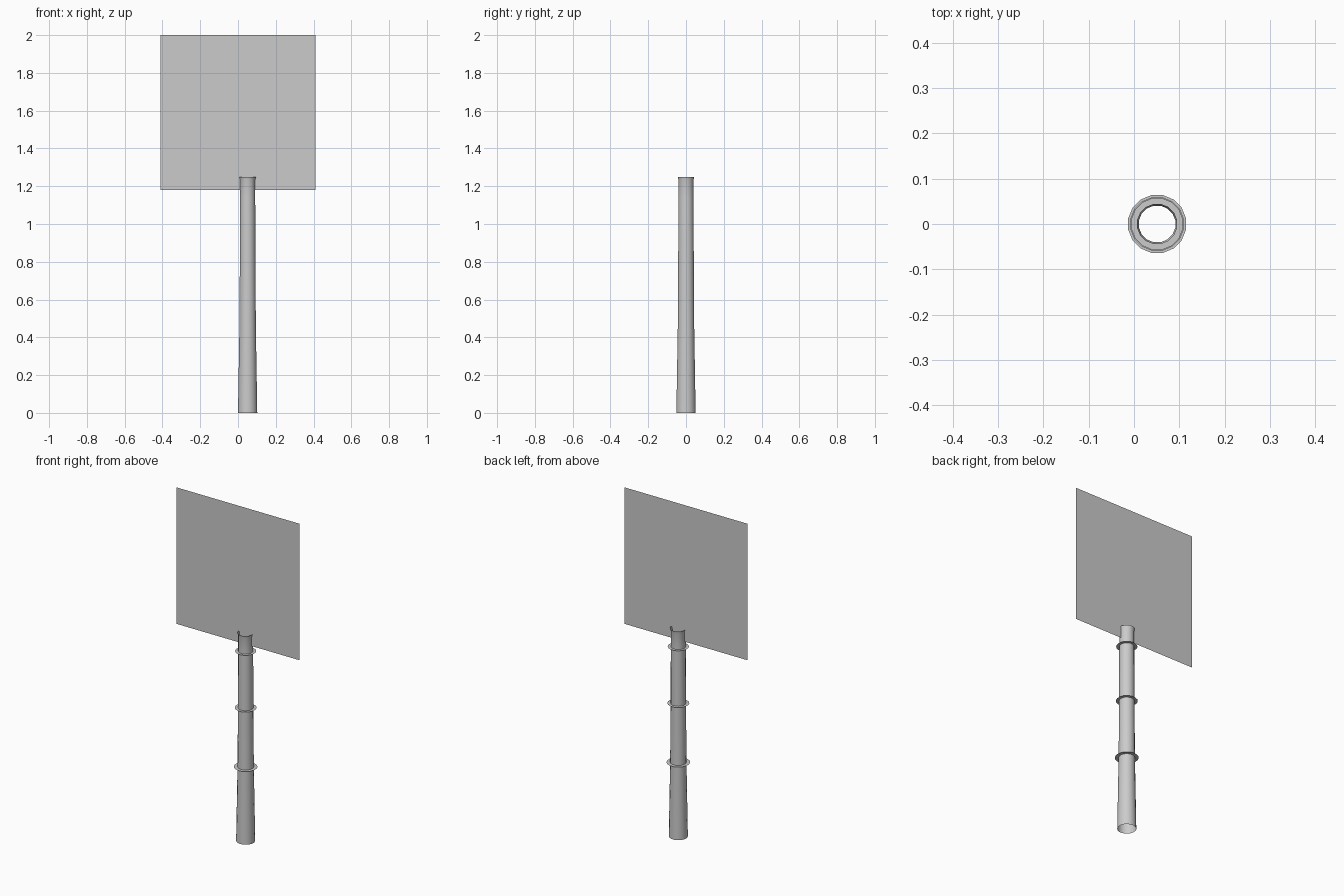
import bpy, bmesh
from math import cos, sin, pi

if "Cube" in bpy.data.objects:
    bpy.data.objects.remove(bpy.data.objects["Cube"])

SIDES, CX = 16, 0.051


def lathe(name, profile):
    """Open surface of revolution around the post axis from (radius, z) points."""
    bm = bmesh.new()
    rings = [[bm.verts.new((CX + r * cos((i + 0.5) * 2 * pi / SIDES),
                            r * sin((i + 0.5) * 2 * pi / SIDES), z))
              for i in range(SIDES)] for r, z in profile]
    for a, b in zip(rings, rings[1:]):
        for i in range(SIDES):
            j = (i + 1) % SIDES
            bm.faces.new((a[i], a[j], b[j], b[i]))
    me = bpy.data.meshes.new(name)
    bm.to_mesh(me)
    bm.free()
    me.shade_smooth()
    ob = bpy.data.objects.new(name, me)
    bpy.context.collection.objects.link(ob)
    return ob


# hollow tapered post with a small flared lip
lathe("post", [(0.052, 0), (0.0445, 0.445), (0.042, 0.80),
               (0.041, 1.14), (0.041, 1.235), (0.045, 1.25)])

# thin flat collars around the post
for k, (z, r_in, r_out) in enumerate([(0.445, 0.0445, 0.065),
                                      (0.80, 0.042, 0.06), (1.14, 0.041, 0.058)]):
    lathe(f"collar_{k + 1}", [(r_in, z), (r_out, z)])

# square single-sided board
bpy.ops.mesh.primitive_plane_add(size=0.82, location=(0, 0, 1.59), rotation=(pi / 2, 0, 0))
bpy.context.object.name = "board"
